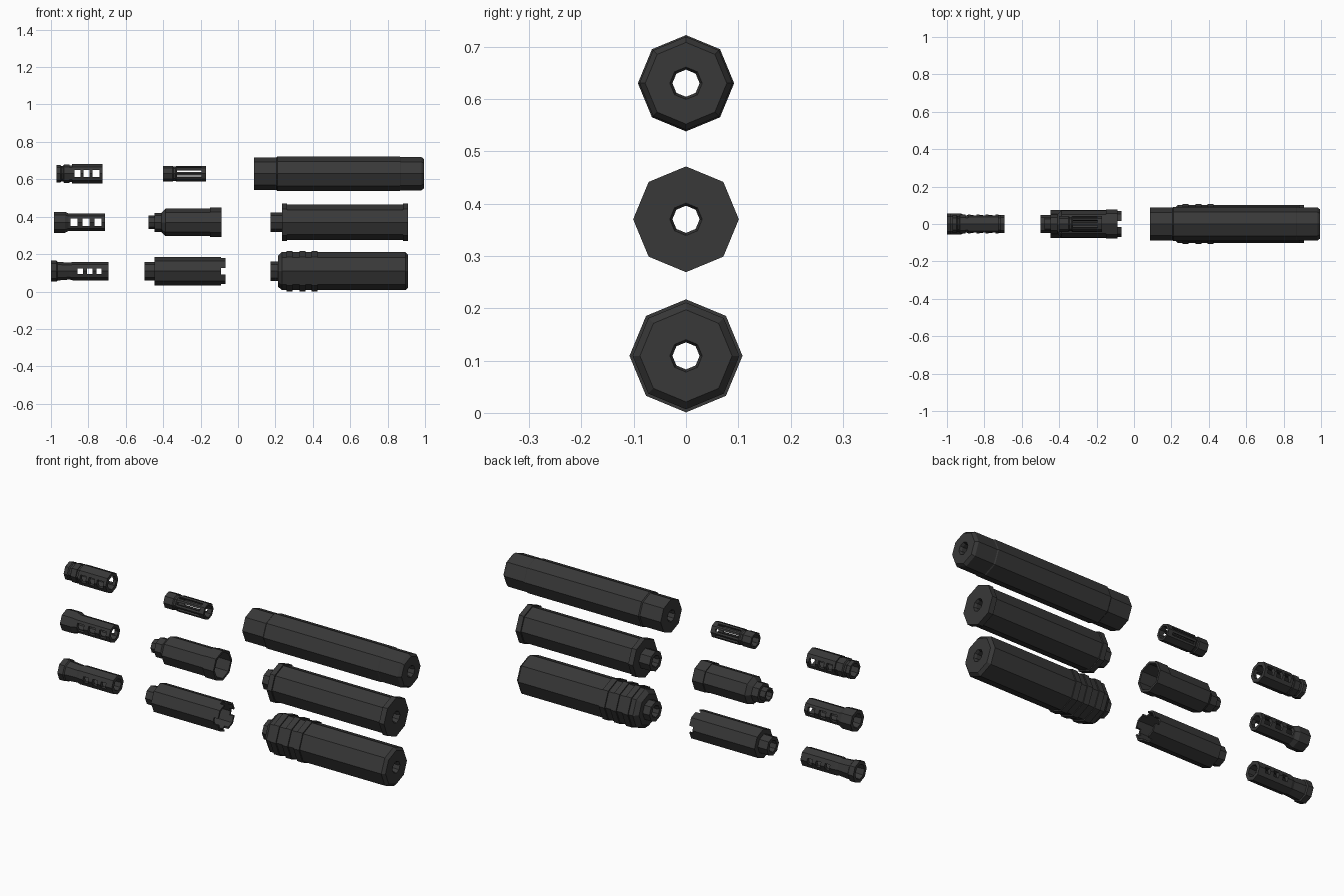
import bpy, bmesh
from math import cos, sin, pi, radians
from mathutils import Matrix

SIDES = 8
LOW, MID, TOP = 0.109, 0.37, 0.63     # axis heights of the three rows

dark = bpy.data.materials.new("dark_metal")
dark.diffuse_color = (0.04, 0.04, 0.04, 1)


def new_object(name, bm):
    bmesh.ops.recalc_face_normals(bm, faces=bm.faces)
    mesh = bpy.data.meshes.new(name)
    bm.to_mesh(mesh)
    bm.free()
    ob = bpy.data.objects.new(name, mesh)
    bpy.context.collection.objects.link(ob)
    return ob


def tube(name, z, outer, inner):
    """Eight-sided turned part along x; outer and inner are (x, radius) lists from rear to front."""
    bm = bmesh.new()
    rings = []
    for x, r in outer + inner[::-1]:
        rings.append([bm.verts.new((x, r * cos(2 * pi * k / SIDES), r * sin(2 * pi * k / SIDES)))
                      for k in range(SIDES)])
    for i, a in enumerate(rings):
        b = rings[(i + 1) % len(rings)]
        for k in range(SIDES):
            n = (k + 1) % SIDES
            bm.faces.new((a[k], a[n], b[n], b[k]))
    ob = new_object(name, bm)
    ob.location.z = z
    ob.data.materials.append(dark)
    return ob


def cut(ob, spans, angles, width, r0):
    """Cut radial box slots at x spans, repeated at the given angles round the axis."""
    bm = bmesh.new()
    r1 = 0.15
    for x0, x1 in spans:
        for a in angles:
            m = (Matrix.Rotation(radians(a), 4, 'X')
                 @ Matrix.Translation(((x0 + x1) / 2, (r0 + r1) / 2, 0))
                 @ Matrix.Diagonal((x1 - x0, r1 - r0, width, 1)))
            bmesh.ops.create_cube(bm, size=1, matrix=m)
    cutter = new_object("slot_cutter", bm)
    cutter.location = ob.location
    cutter.hide_render = True
    mod = ob.modifiers.new("slots", 'BOOLEAN')
    mod.operation, mod.solver, mod.object = 'DIFFERENCE', 'EXACT', cutter
    bpy.context.view_layer.objects.active = ob
    bpy.ops.object.modifier_apply(modifier=mod.name)
    bpy.data.objects.remove(cutter)


def bore(x0, x1):
    """Through hole with a small countersink at both ends."""
    return [(x0, 0.031), (x0 + 0.012, 0.026), (x1 - 0.012, 0.026), (x1, 0.031)]


# Long suppressors
tube("long_suppressor", TOP,
     [(0.085, 0.087), (0.205, 0.087), (0.21, 0.092), (0.865, 0.092), (0.87, 0.089),
      (0.98, 0.089), (0.995, 0.078)], bore(0.085, 0.995))

tube("flanged_suppressor", MID,
     [(0.174, 0.052), (0.235, 0.052), (0.235, 0.101), (0.262, 0.101), (0.262, 0.094),
      (0.882, 0.094), (0.882, 0.101), (0.91, 0.101)], bore(0.174, 0.91))

ribs = []
for x in (0.26, 0.328, 0.394):
    ribs += [(x, 0.102), (x, 0.108), (x + 0.032, 0.108), (x + 0.032, 0.102)]
tube("ribbed_suppressor", LOW,
     [(0.174, 0.052), (0.213, 0.052), (0.213, 0.082), (0.235, 0.102)] + ribs +
     [(0.895, 0.102), (0.91, 0.088)], bore(0.174, 0.91))

# Flash hider: slots on every face except the two underneath
hider = tube("flash_hider", TOP,
             [(-0.4, 0.042), (-0.35, 0.042), (-0.345, 0.038), (-0.335, 0.038), (-0.33, 0.042),
              (-0.17, 0.042)],
             [(-0.4, 0.03), (-0.17, 0.03)])
cut(hider, [(-0.325, -0.195)], [-22.5, 22.5, 67.5, 112.5, 157.5, 202.5], 0.012, 0.02)

# Open-fronted blast shields
tube("cone_shield", MID,
     [(-0.478, 0.036), (-0.447, 0.036), (-0.447, 0.051), (-0.41, 0.051), (-0.388, 0.073),
      (-0.15, 0.073), (-0.15, 0.078), (-0.088, 0.078)],
     [(-0.478, 0.026), (-0.36, 0.026), (-0.36, 0.066), (-0.088, 0.066)])

shield = tube("notched_shield", LOW,
              [(-0.5, 0.049), (-0.447, 0.049), (-0.447, 0.076), (-0.067, 0.076)],
              [(-0.5, 0.03), (-0.42, 0.03), (-0.42, 0.066), (-0.067, 0.066)])
cut(shield, [(-0.09, -0.05)], [0, 90, 180, 270], 0.034, 0.045)

# Muzzle brakes with side ports
brake = tube("grooved_brake", TOP,
             [(-0.97, 0.047), (-0.95, 0.047), (-0.945, 0.042), (-0.935, 0.042), (-0.93, 0.05),
              (-0.9, 0.05), (-0.9, 0.045), (-0.888, 0.045), (-0.888, 0.052), (-0.725, 0.052)],
             [(-0.97, 0.034), (-0.725, 0.034)])
cut(brake, [(-0.874, -0.841), (-0.826, -0.793), (-0.778, -0.741)], [0, 180], 0.038, 0.01)

brake = tube("collared_brake", MID,
             [(-0.985, 0.056), (-0.925, 0.056), (-0.905, 0.046), (-0.71, 0.046)],
             [(-0.985, 0.036), (-0.92, 0.03), (-0.71, 0.03)])
cut(brake, [(-0.896, -0.858), (-0.832, -0.794), (-0.768, -0.73)], [0, 180], 0.04, 0.01)

brake = tube("long_brake", LOW,
             [(-1.0, 0.056), (-0.97, 0.056), (-0.965, 0.05), (-0.9, 0.045), (-0.885, 0.049),
              (-0.692, 0.049)],
             [(-1.0, 0.038), (-0.9, 0.03), (-0.692, 0.03)])
cut(brake, [(-0.858, -0.83), (-0.806, -0.778), (-0.757, -0.729)], [0, 180], 0.03, 0.01)
